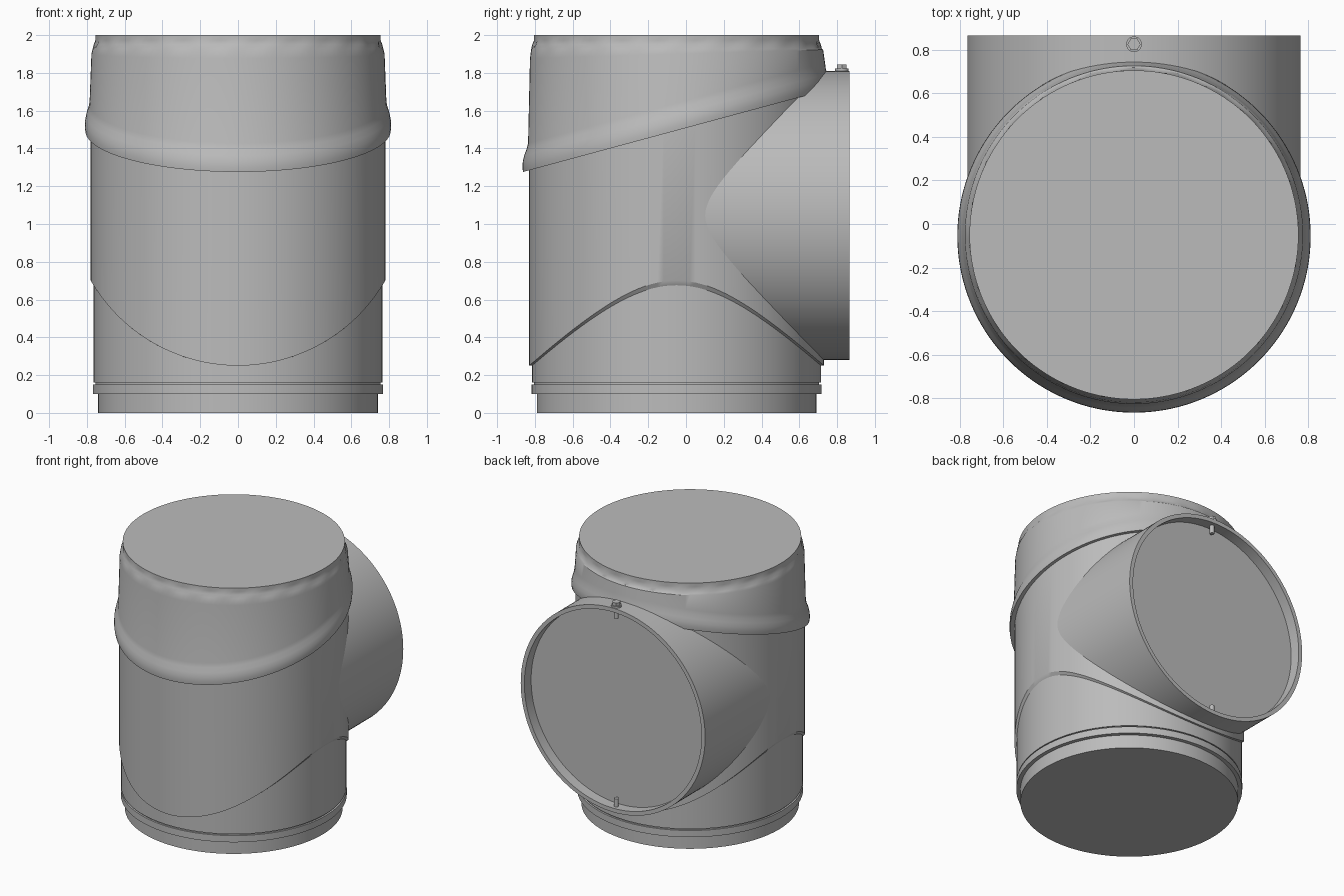
import bpy, bmesh, math
from mathutils import Vector

if "Cube" in bpy.data.objects:
    bpy.data.objects.remove(bpy.data.objects["Cube"])

SEGS = 144
CY = -0.05          # y of the main pipe axis
BRANCH_Z = 1.045    # height of the branch axis

metal = bpy.data.materials.new("grey_metal")
metal.use_nodes = True
metal.diffuse_color = (0.5, 0.5, 0.5, 1)
metal.node_tree.nodes["Principled BSDF"].inputs["Base Color"].default_value = (0.5, 0.5, 0.5, 1)


def loft(name, rings, segs=SEGS, cap_start=False, cap_end=False):
    """Skin a list of functions that map an angle to a point."""
    bm = bmesh.new()
    loops = [[bm.verts.new(ring(math.tau * i / segs)) for i in range(segs)] for ring in rings]
    for low, high in zip(loops, loops[1:]):
        for i in range(segs):
            j = (i + 1) % segs
            bm.faces.new((low[i], low[j], high[j], high[i]))
    if cap_start:
        bm.faces.new(loops[0][::-1])
    if cap_end:
        bm.faces.new(loops[-1])
    bmesh.ops.recalc_face_normals(bm, faces=bm.faces)
    mesh = bpy.data.meshes.new(name)
    bm.to_mesh(mesh)
    bm.free()
    mesh.materials.append(metal)
    obj = bpy.data.objects.new(name, mesh)
    bpy.context.collection.objects.link(obj)
    bpy.ops.object.select_all(action="DESELECT")
    obj.select_set(True)
    bpy.context.view_layer.objects.active = obj
    bpy.ops.object.shade_smooth_by_angle(angle=math.radians(32))
    return obj


def upright(r, z, cy=CY, tilt=0.0, ripple=0.0, x=0.0):
    """Ring around a vertical axis, sheared along y and optionally crimped."""
    def point(a):
        rr = r + ripple * math.cos(24 * a)
        y = cy + rr * math.sin(a)
        return Vector((x + rr * math.cos(a), y, z + tilt * (y - CY)))
    return point


def along_y(r, y):
    """Ring around the branch axis."""
    return lambda a: Vector((r * math.cos(a), y, BRANCH_Z + r * math.sin(a)))


def saddle(r):
    """Ring on the main pipe whose height follows a crosswise cylinder."""
    def point(a):
        x = r * math.cos(a)
        return Vector((x, CY + r * math.sin(a), 1.15 - math.sqrt(0.81 - x * x)))
    return point


# Lower pipe with spigot, lip and groove
loft("lower_pipe", [upright(r, z) for r, z in (
    (0.74, 0), (0.74, 0.1), (0.768, 0.1), (0.768, 0.15), (0.755, 0.15),
    (0.755, 0.16), (0.765, 0.16), (0.765, 0.9))], cap_start=True)

# Outer sleeve with a saddle-shaped lower edge
loft("sleeve", [saddle(0.764), saddle(0.78), upright(0.78, 1.55, tilt=0.27)])

# Collar: slanted rolled bead blending to a level crimped rim
collar = [upright(r, z, cy, 0.27) for r, z, cy in (
    (0.775, 1.5, -0.05), (0.808, 1.495, -0.055), (0.811, 1.52, -0.055), (0.809, 1.55, -0.055),
    (0.802, 1.58, -0.055), (0.792, 1.61, -0.052), (0.786, 1.64, -0.05))]
collar += [upright(0.776, 1.9, tilt=0.03), upright(0.769, 1.928),
           upright(0.759, 1.95, ripple=0.005), upright(0.755, 1.972), upright(0.755, 2.0)]
loft("collar", collar, cap_end=True)

# Side branch with a thin rim and a recessed closing disc
loft("branch_pipe", [along_y(r, y) for r, y in (
    (0.765, 0), (0.765, 0.866), (0.735, 0.866), (0.735, 0.786))])
loft("branch_disc", [along_y(0.736, 0.78), along_y(0.736, 0.786)], cap_start=True, cap_end=True)


# Fixing screws through the branch rim
def post(name, r, z0, z1, segs=20):
    loft(name, [upright(r, z0, 0.825), upright(r, z1, 0.825)], segs, True, True)


post("screw_washer", 0.036, 1.795, 1.822)
post("screw_head", 0.03, 1.815, 1.845, 6)
post("screw_shank", 0.016, 1.72, 1.82)
post("lower_pin", 0.016, 0.29, 0.37)
